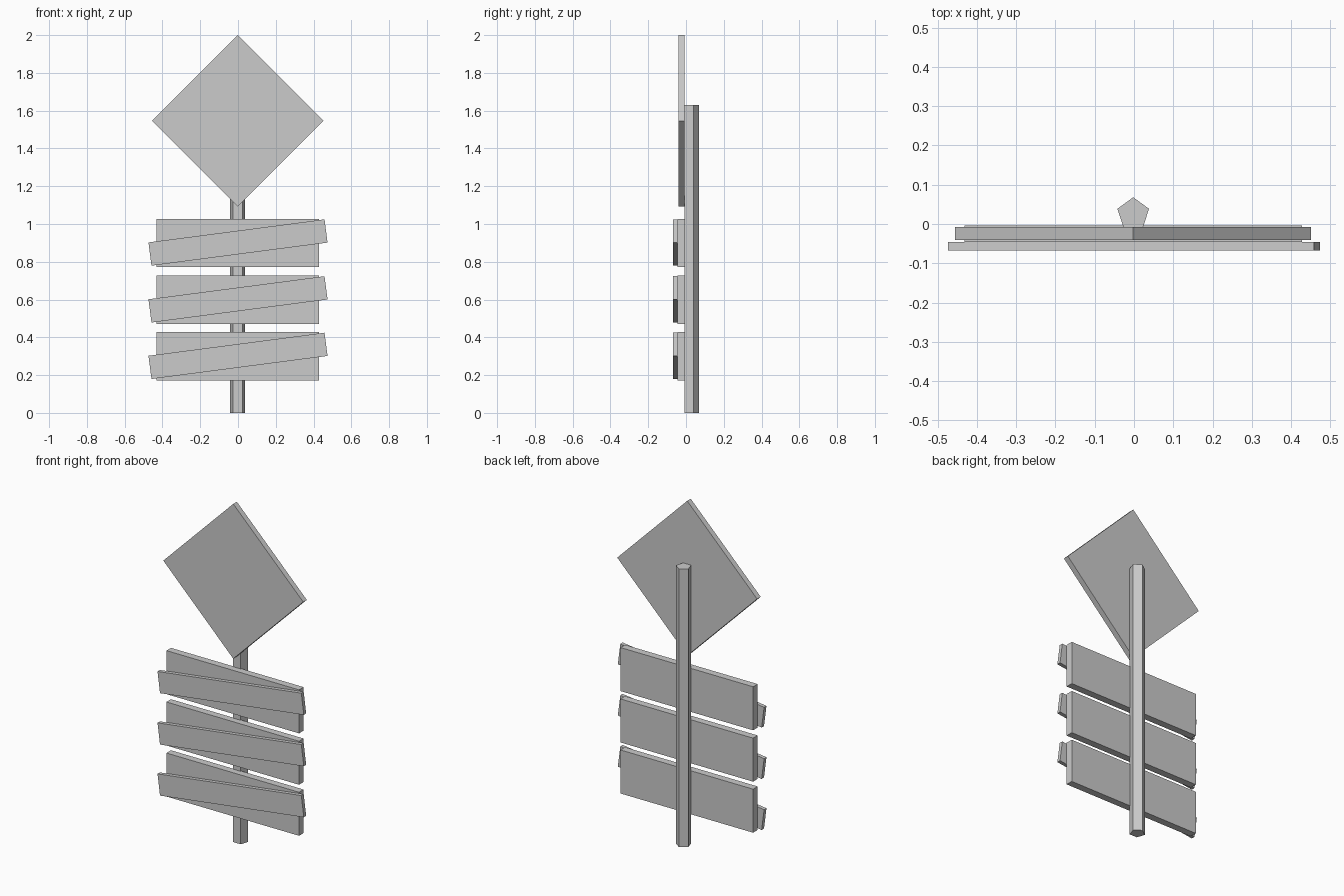
import bpy
from math import radians, sqrt

if "Cube" in bpy.data.objects:
    bpy.data.objects.remove(bpy.data.objects["Cube"])


def board(name, size, loc, angle=0.0):
    """Flat board in the XZ plane, tilted about the Y axis."""
    bpy.ops.mesh.primitive_cube_add(size=1, location=loc, rotation=(0, radians(angle), 0))
    ob = bpy.context.object
    ob.name = name
    ob.scale = size
    bpy.ops.object.transform_apply(location=False, rotation=True, scale=True)
    return ob


CX = -0.002  # shared centre of post, diamond and back boards

# Five-sided post, one corner pointing backwards
POST_R, POST_H = 0.0423, 1.63
bpy.ops.mesh.primitive_cylinder_add(vertices=5, radius=POST_R, depth=POST_H,
                                    location=(CX, 0.068 - POST_R, POST_H / 2))
bpy.context.object.name = "post"

# Diamond sign plate
side = 0.4535 * sqrt(2)
board("diamond_sign", (side, 0.033, side), (CX, -0.0245, 1.5465), 45)

# Three wide boards, each with a tilted slat across its front
for i, z in enumerate((0.3, 0.599, 0.9)):
    board(f"wide_board_{i + 1}", (0.86, 0.042, 0.255), (CX, -0.025, z))
    board(f"tilted_slat_{i + 1}", (0.94, 0.022, 0.124), (0, -0.057, z + 0.002), -7.46)
